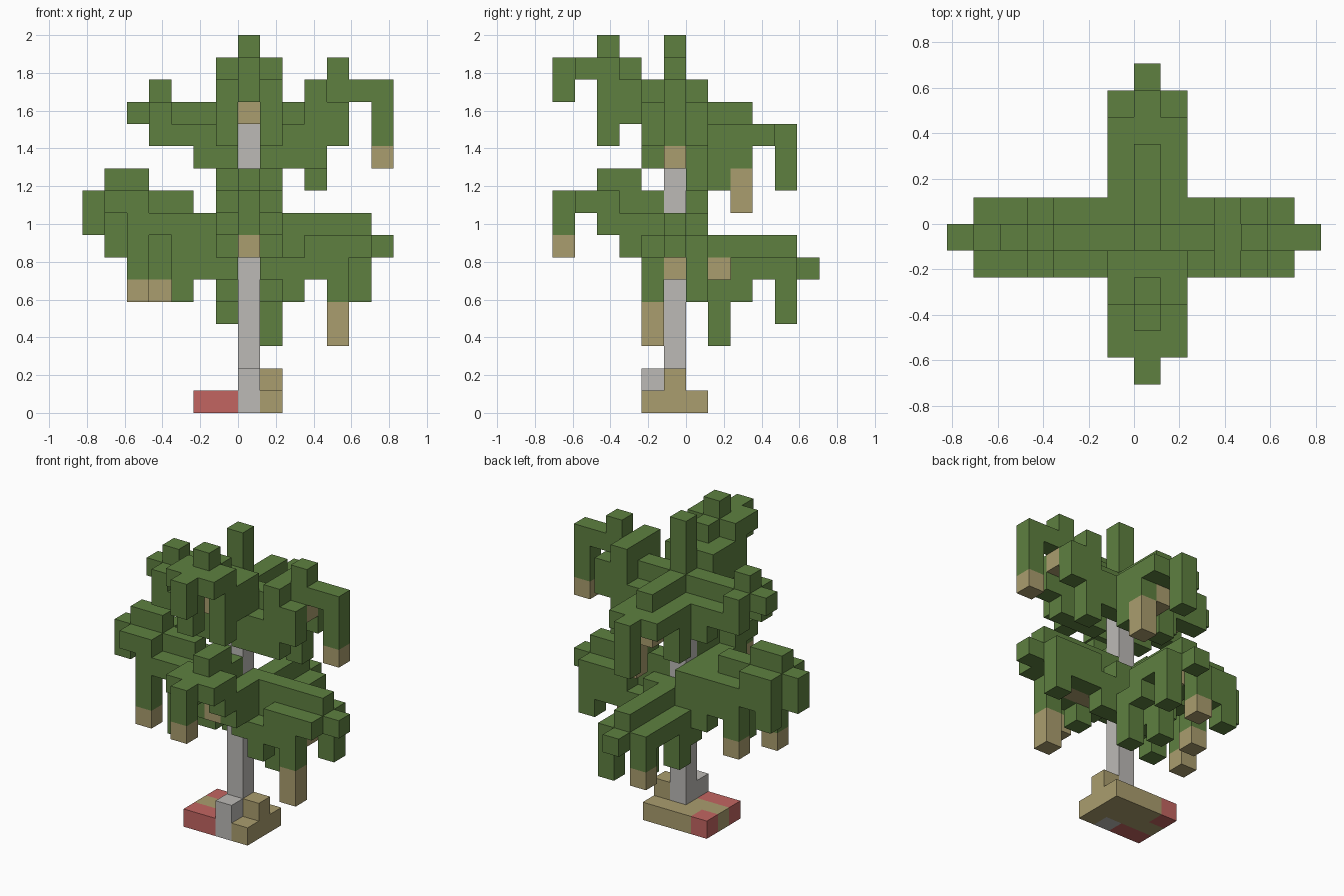
import bpy
import bmesh
from mathutils import Vector

if "Cube" in bpy.data.objects:
    bpy.data.objects.remove(bpy.data.objects["Cube"])

U = 2 / 17          # edge length of one block
cells = {}          # block position -> (part name, material slot)


def material(name, rgb):
    m = bpy.data.materials.new(name)
    m.use_nodes = True
    m.diffuse_color = (*rgb, 1)
    m.node_tree.nodes["Principled BSDF"].inputs["Base Color"].default_value = (*rgb, 1)
    return m


LEAF, WOOD, STONE, RED = range(4)
materials = [
    material("leaf_green", (.112, .216, .051)),
    material("wood_tan", (.402, .337, .156)),
    material("stone_grey", (.503, .491, .468)),
    material("brick_red", (.54, .13, .12)),
]


def fill(part, slot, xs, ys, zs):
    """Fill an inclusive range of blocks."""
    for x in range(xs[0], xs[1] + 1):
        for y in range(ys[0], ys[1] + 1):
            for z in range(zs[0], zs[1] + 1):
                cells[x, y, z] = (part, slot)


def branch(part, direction, spine, low_side, high_side, wood):
    """Boxes are (out from, out to, bottom, top); wood boxes start with the side."""
    dx, dy = direction

    def box(slot, side, near, far, bottom, top):
        for out in range(near, far + 1):
            x = out * dx + side * abs(dy)
            y = out * dy + side * abs(dx) - 1
            fill(part, slot, (x, x), (y, y), (bottom, top))

    for side, strip in ((0, spine), (-1, low_side), (1, high_side)):
        for b in strip:
            box(LEAF, side, *b)
    for side, *b in wood:
        box(WOOD, side, *b)


LEFT, RIGHT, FRONT, BACK = (1, 0), (-1, 0), (0, -1), (0, 1)

# Lower ring of branches
branch("lower_left_branch", LEFT,
       spine=[(1, 5, 7, 8), (6, 6, 7, 7)],
       low_side=[(1, 1, 6, 7), (2, 2, 5, 6), (3, 3, 6, 7), (4, 4, 5, 7), (5, 5, 7, 7)],
       high_side=[(1, 1, 5, 7), (2, 2, 5, 6), (3, 4, 6, 7), (5, 5, 5, 7)],
       wood=[(0, 1, 4, 6, 6), (-1, 4, 4, 3, 4)])
branch("lower_right_branch", RIGHT,
       spine=[(1, 2, 8, 8), (3, 4, 9, 9), (5, 6, 9, 10), (7, 7, 8, 9)],
       low_side=[(1, 2, 6, 8), (3, 3, 5, 8), (4, 4, 8, 8), (5, 5, 6, 9), (6, 6, 9, 9)],
       high_side=[(1, 2, 6, 8), (3, 3, 7, 8), (4, 4, 6, 8), (5, 5, 8, 9), (6, 6, 7, 9)],
       wood=[(0, 1, 2, 7, 7), (0, 3, 4, 8, 8), (-1, 5, 5, 5, 5), (1, 4, 4, 5, 5)])
branch("lower_front_branch", FRONT,
       spine=[(1, 2, 8, 9), (2, 3, 9, 10), (4, 4, 9, 9), (5, 5, 8, 9)],
       low_side=[(1, 1, 6, 8), (2, 2, 7, 8), (3, 3, 8, 9), (4, 4, 9, 9)],
       high_side=[(1, 1, 6, 8), (2, 2, 7, 8), (3, 3, 8, 9), (4, 4, 9, 9)],
       wood=[(0, 1, 2, 7, 7), (0, 5, 5, 7, 7)])
branch("lower_back_branch", BACK,
       spine=[(1, 5, 7, 7), (6, 6, 6, 6)],
       low_side=[(1, 1, 5, 6), (2, 2, 4, 6), (3, 4, 6, 6), (5, 5, 5, 6)],
       high_side=[(1, 1, 5, 6), (2, 2, 3, 5), (3, 3, 5, 6), (4, 4, 6, 6), (5, 5, 4, 6)],
       wood=[(0, 1, 4, 6, 6), (-1, 5, 5, 4, 4)])

# Upper ring of branches
branch("upper_left_branch", LEFT,
       spine=[(1, 2, 13, 13), (3, 6, 14, 14), (4, 4, 15, 15), (6, 6, 12, 14)],
       low_side=[(1, 2, 11, 12), (3, 3, 11, 14), (4, 4, 12, 13)],
       high_side=[(1, 2, 11, 12), (3, 3, 10, 14), (4, 4, 12, 13)],
       wood=[(0, 3, 4, 13, 13), (0, 6, 6, 11, 11)])
branch("upper_right_branch", RIGHT,
       spine=[(1, 5, 13, 13), (4, 4, 14, 14)],
       low_side=[(1, 2, 11, 12), (3, 3, 12, 12), (4, 4, 12, 13)],
       high_side=[(1, 2, 11, 12), (3, 3, 12, 12), (4, 4, 12, 13)],
       wood=[(0, 1, 3, 12, 12)])
branch("upper_front_branch", FRONT,
       spine=[(1, 2, 14, 14), (2, 4, 15, 15), (3, 3, 16, 16), (5, 5, 14, 15)],
       low_side=[(1, 1, 11, 14), (2, 2, 13, 14), (3, 3, 12, 15), (4, 4, 15, 15)],
       high_side=[(1, 1, 11, 14), (2, 2, 13, 14), (3, 3, 12, 15), (4, 4, 15, 15)],
       wood=[(0, 1, 2, 13, 13)])
branch("upper_back_branch", BACK,
       spine=[(1, 3, 12, 13), (4, 4, 12, 12), (5, 5, 10, 12)],
       low_side=[(1, 1, 11, 12), (2, 2, 10, 12), (3, 4, 12, 12)],
       high_side=[(1, 1, 11, 12), (2, 2, 10, 12), (3, 3, 11, 12), (4, 4, 12, 12)],
       wood=[(0, 1, 3, 11, 11), (1, 3, 3, 9, 10)])

# Trunk, crown tip and ground slab
fill("trunk", STONE, (0, 0), (-1, -1), (0, 13))
fill("crown_tip", LEAF, (0, 0), (-1, -1), (14, 16))
fill("base", WOOD, (-2, 1), (-2, 0), (0, 0))
fill("base", RED, (-2, -1), (-2, -2), (0, 0))
fill("base", RED, (-2, -2), (0, 0), (0, 0))
fill("base", STONE, (0, 0), (-2, -2), (0, 1))
fill("base", WOOD, (1, 1), (-1, -1), (1, 1))


def build(part):
    """Make one mesh from the outward faces of a part's blocks."""
    bm = bmesh.new()
    corners = {}

    def corner(p):
        key = tuple(round(c) for c in p)
        if key not in corners:
            corners[key] = bm.verts.new(Vector(key) * U)
        return corners[key]

    for pos, (name, slot) in cells.items():
        if name != part:
            continue
        for axis in range(3):
            for sign in (-1, 1):
                n = Vector((0, 0, 0))
                n[axis] = sign
                p = Vector(pos)
                if tuple(round(c) for c in p + n) in cells:
                    continue
                a, b = Vector((0, 0, 0)), Vector((0, 0, 0))
                a[(axis + 1) % 3] = 1
                b[(axis + 2) % 3] = 1
                start = p + n if sign > 0 else p
                ring = [start, start + a, start + a + b, start + b]
                face = bm.faces.new([corner(q) for q in ring[::sign]])
                face.material_index = slot
    mesh = bpy.data.meshes.new(part)
    for m in materials:
        mesh.materials.append(m)
    bm.to_mesh(mesh)
    bm.free()
    bpy.context.collection.objects.link(bpy.data.objects.new(part, mesh))


for part in sorted({name for name, slot in cells.values()}):
    build(part)
